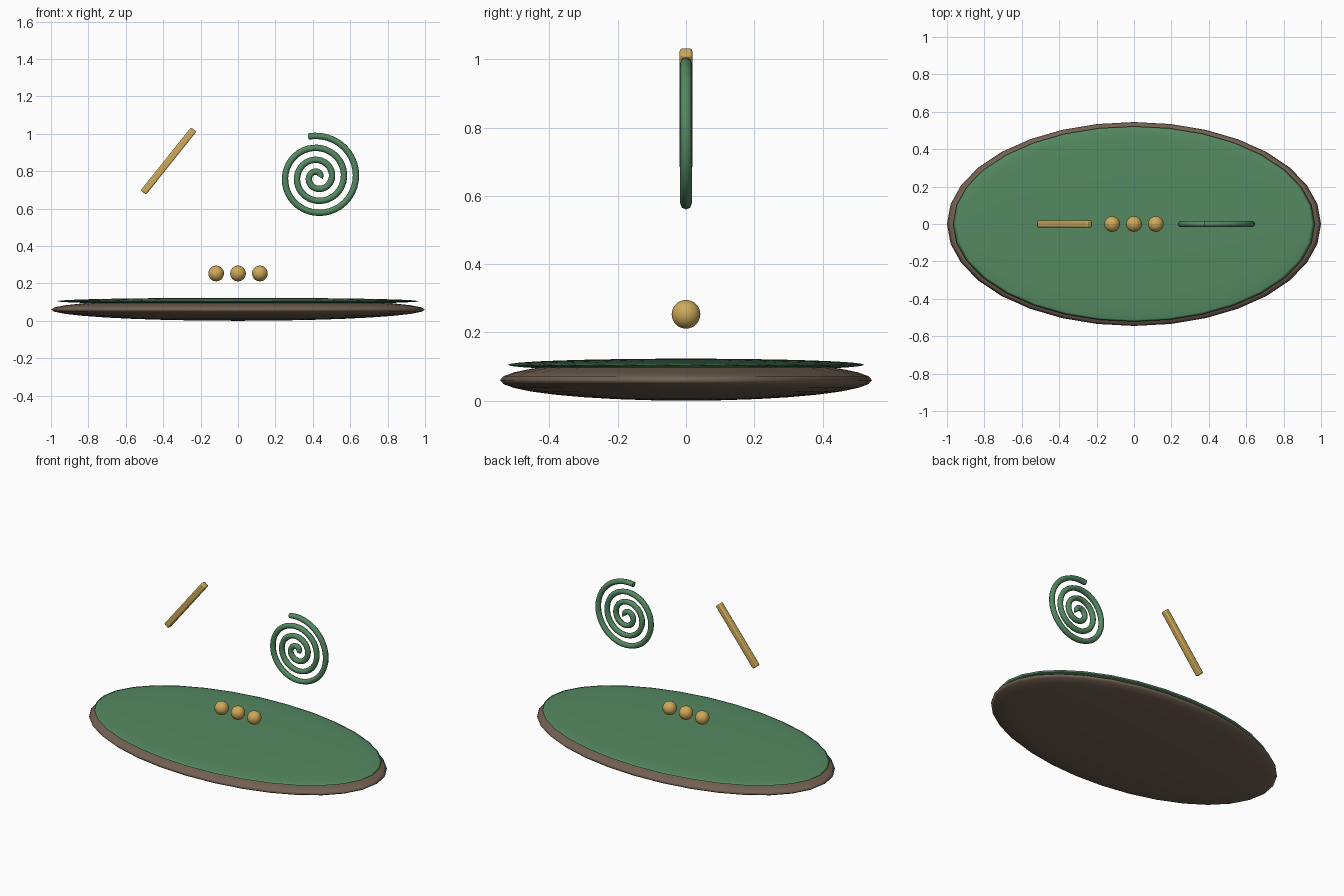
import bpy, math
from mathutils import Vector

if "Cube" in bpy.data.objects:
    bpy.data.objects.remove(bpy.data.objects["Cube"])


def material(name, color):
    m = bpy.data.materials.new(name)
    m.diffuse_color = (*color, 1)
    m.use_nodes = True
    m.node_tree.nodes["Principled BSDF"].inputs["Base Color"].default_value = m.diffuse_color
    return m


BROWN = material("brown", (0.17, 0.12, 0.085))
GREEN = material("green", (0.09, 0.25, 0.12))
GOLD = material("gold", (0.62, 0.40, 0.10))


def ellipsoid(name, loc, radii, mat):
    bpy.ops.mesh.primitive_uv_sphere_add(segments=32, ring_count=16, radius=1, location=loc)
    ob = bpy.context.object
    ob.name = name
    ob.scale = radii
    bpy.ops.object.transform_apply(location=False, rotation=False, scale=True)
    bpy.ops.object.shade_smooth()
    ob.data.materials.append(mat)
    return ob


# flattened base with a thinner top layer
ellipsoid("base", (0, 0, 0.06), (1.0, 0.545, 0.06), BROWN)
ellipsoid("top_layer", (0, 0, 0.105), (0.967, 0.522, 0.018), GREEN)

# row of three floating balls
for i in (-1, 0, 1):
    ellipsoid(f"ball_{i + 2}", (0.117 * i, 0, 0.253), (0.042,) * 3, GOLD)

# slanted square bar with softened edges
a, b = Vector((-0.506, 0, 0.686)), Vector((-0.237, 0, 1.023))
d = b - a
bpy.ops.mesh.primitive_cube_add(size=1, location=(a + b) / 2,
                                rotation=(0, math.atan2(d.x, d.z), 0))
bar = bpy.context.object
bar.name = "slanted_bar"
bar.scale = (0.037, 0.037, d.length)
bpy.ops.object.transform_apply(location=False, rotation=False, scale=True)
bevel = bar.modifiers.new("soft_edges", 'BEVEL')
bevel.width = 0.007
bevel.segments = 2
bpy.ops.object.shade_smooth_by_angle()
bar.data.materials.append(GOLD)

# upright spiral tube
curve = bpy.data.curves.new("spiral", 'CURVE')
curve.dimensions = '3D'
curve.bevel_depth = 0.017
curve.bevel_resolution = 2
curve.use_fill_caps = True
N = 130
spline = curve.splines.new('POLY')
spline.points.add(N)
for i, p in enumerate(spline.points):
    turns = 3.286 * i / N
    r = 0.013 + 0.0642 * turns
    t = turns * math.tau
    p.co = (0.425 + r * math.cos(t), 0, 0.767 + r * math.sin(t), 1)
spiral = bpy.data.objects.new("spiral", curve)
bpy.context.collection.objects.link(spiral)
curve.materials.append(GREEN)

# turn the tube into a smooth mesh
bpy.ops.object.select_all(action='DESELECT')
spiral.select_set(True)
bpy.context.view_layer.objects.active = spiral
bpy.ops.object.convert(target='MESH')
bpy.ops.object.shade_smooth_by_angle(angle=math.radians(60))
